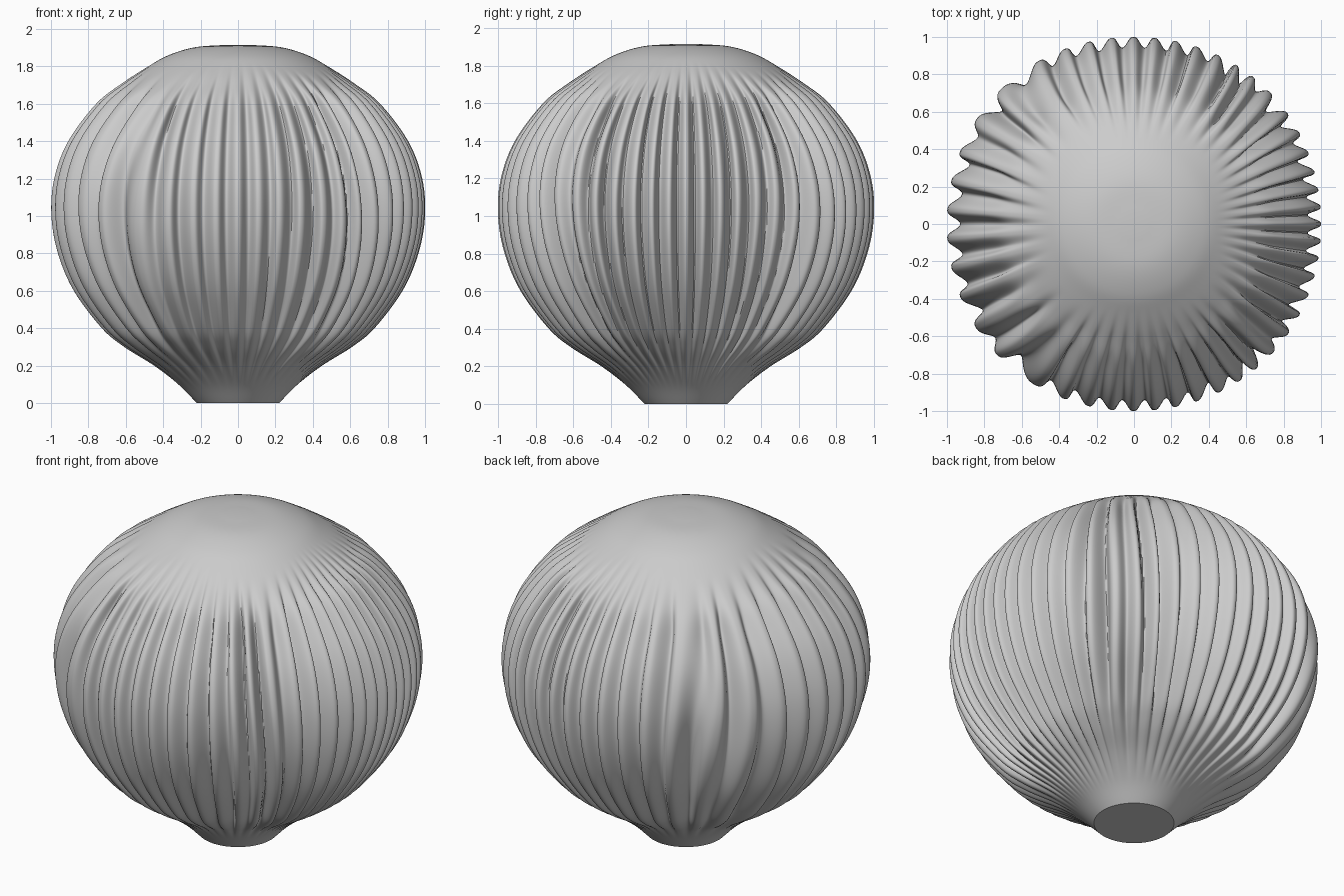
import bpy, bmesh
from math import sin, cos, pi, tau
from mathutils import Vector

if "Cube" in bpy.data.objects:
    bpy.data.objects.remove(bpy.data.objects["Cube"])

SEGMENTS = 900
STEPS = 6
DEPTH = 0.072

# Outer silhouette as (radius, height), from base rim to crown
PROFILE = [Vector(p) for p in [
    (0.22, 0), (0.32, 0.1), (0.45, 0.2), (0.61, 0.3), (0.73, 0.4), (0.88, 0.6),
    (0.965, 0.8), (1, 1), (0.985, 1.2), (0.91, 1.4), (0.76, 1.6), (0.62, 1.71),
    (0.48, 1.8), (0.37, 1.86), (0.23, 1.902), (0.06, 1.915)]]


def smooth_profile(points):
    """Catmull-Rom interpolation through the silhouette points."""
    padded = [points[0] * 2 - points[1]] + points + [points[-1] * 2 - points[-2]]
    result = []
    for a, b, c, d in zip(padded, padded[1:], padded[2:], padded[3:]):
        for i in range(STEPS):
            t = i / STEPS
            result.append(0.5 * (2 * b + (c - a) * t + (2 * a - 5 * b + 4 * c - d) * t * t
                                 + (3 * b - a - 3 * c + d) * t ** 3))
    return result + [points[-1]]


def smoothstep(low, high, value):
    t = min(max((value - low) / (high - low), 0), 1)
    return t * t * (3 - 2 * t)


def pleated_point(radius, angle, z):
    """Point on the cloth, pushed in where a crease runs between two pleats."""
    diagonal = (1 - cos(4 * angle)) / 2
    front_back = sin(angle) ** 2 * (1 - diagonal)
    # Pleats crowd at the four sides, widen and wander at the four corners
    phase = 47 * angle + 14 * sin(angle) + 2 * sin(4 * angle)
    phase += diagonal ** 2 * (1.8 * sin(2.6 * z + 3 * angle) + 0.5 * sin(13 * angle))
    crease = ((1 - cos(phase)) / 2) ** 1.4
    fade = smoothstep(0.08, 0.55, z) * (1 - smoothstep(1.5, 1.83 - 0.05 * diagonal, z))
    strength = 1 - 0.2 * front_back + 0.3 * diagonal * sin(17 * angle + 3 * z)
    depth = DEPTH * fade * strength * crease
    # Creases lean towards the nearest side rather than straight to the centre
    lean = angle - 0.4 * sin(4 * angle)
    full = radius * (1 + 0.012 * diagonal * fade)
    return (full * cos(angle) - depth * cos(lean), full * sin(angle) - depth * sin(lean), z)


# Pleated body
bm = bmesh.new()
angles = [tau * i / SEGMENTS - pi for i in range(SEGMENTS)]
rings = [[bm.verts.new(pleated_point(radius, angle, z)) for angle in angles]
         for radius, z in smooth_profile(PROFILE)]
for lower, upper in zip(rings, rings[1:]):
    for i in range(SEGMENTS):
        j = (i + 1) % SEGMENTS
        bm.faces.new((lower[i], lower[j], upper[j], upper[i]))
# Flat base and crown
bm.faces.new(rings[0][::-1])
bm.faces.new(rings[-1])

mesh = bpy.data.meshes.new("pleated_body")
bm.to_mesh(mesh)
bm.free()
body = bpy.data.objects.new("pleated_body", mesh)
bpy.context.collection.objects.link(body)

# Plain grey cloth
grey = bpy.data.materials.new("light_grey")
grey.use_nodes = True
colour = (0.6, 0.6, 0.6, 1)
grey.diffuse_color = colour
grey.node_tree.nodes["Principled BSDF"].inputs["Base Color"].default_value = colour
mesh.materials.append(grey)

bpy.context.view_layer.objects.active = body
body.select_set(True)
bpy.ops.object.shade_smooth_by_angle(angle=pi / 4)
